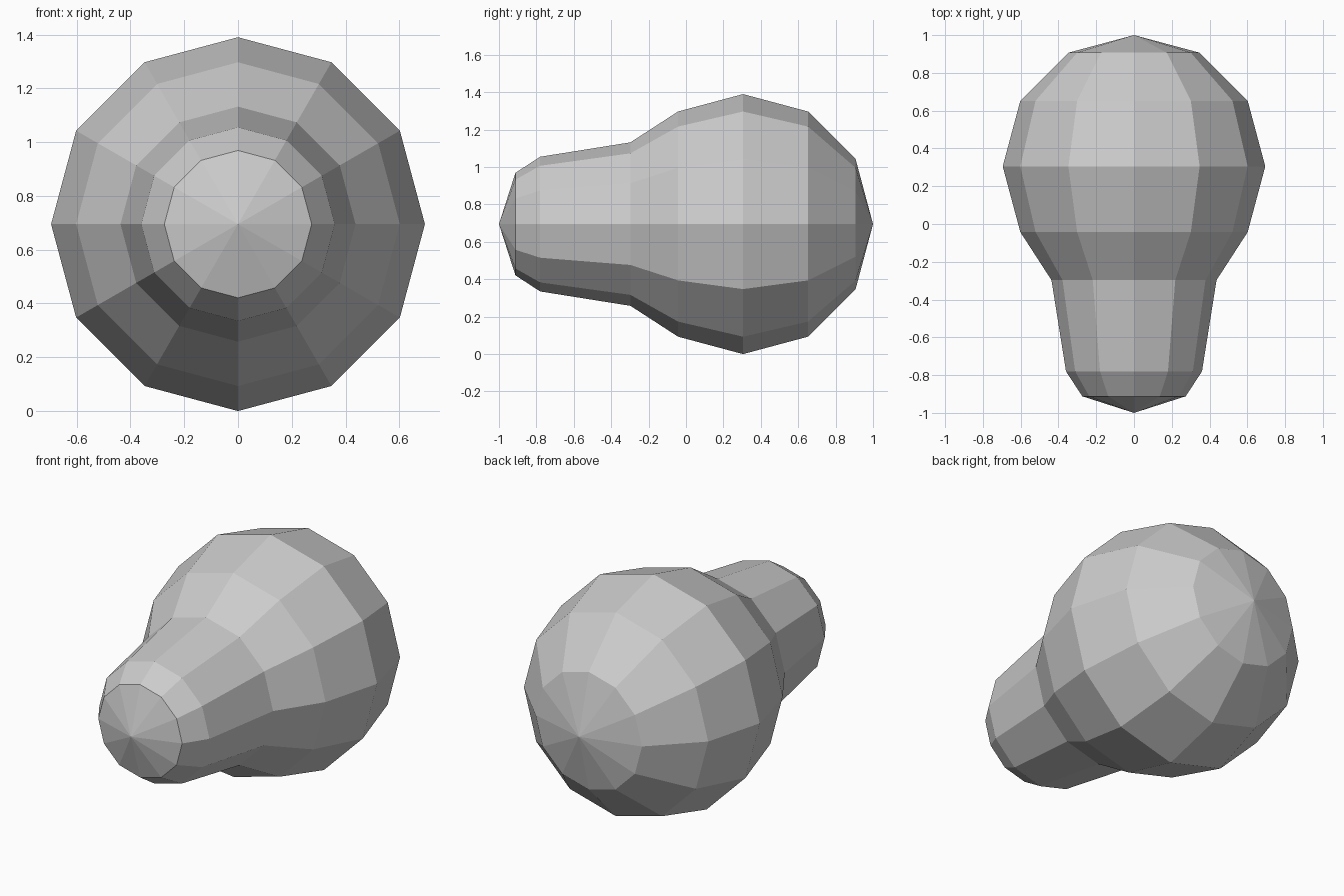
import bpy, bmesh
from math import sin, cos, pi

if "Cube" in bpy.data.objects:
    bpy.data.objects.remove(bpy.data.objects["Cube"])

SIDES = 12
R = 0.695   # bulb radius, also height of the axis
CY = 0.305  # bulb centre

# Profile rings (y, radius): socket base, neck, then spherical bulb
profile = [(-0.912, 0.274), (-0.78, 0.36), (-0.297, 0.437)]
profile += [(CY - R * cos(a * pi / 6), R * sin(a * pi / 6)) for a in (2, 3, 4, 5)]

bm = bmesh.new()
rings = [[bm.verts.new((r * cos(2 * pi * i / SIDES), y, R + r * sin(2 * pi * i / SIDES)))
          for i in range(SIDES)] for y, r in profile]

# Side walls
for a, b in zip(rings, rings[1:]):
    for i in range(SIDES):
        j = (i + 1) % SIDES
        bm.faces.new((a[i], a[j], b[j], b[i]))

# Pointed ends
for ring, y in ((rings[0], -1), (rings[-1], 1)):
    tip = bm.verts.new((0, y, R))
    for i in range(SIDES):
        bm.faces.new((tip, ring[i], ring[(i + 1) % SIDES]))

bmesh.ops.recalc_face_normals(bm, faces=bm.faces)
mesh = bpy.data.meshes.new("light_bulb")
bm.to_mesh(mesh)
bm.free()
bpy.context.collection.objects.link(bpy.data.objects.new("light_bulb", mesh))
